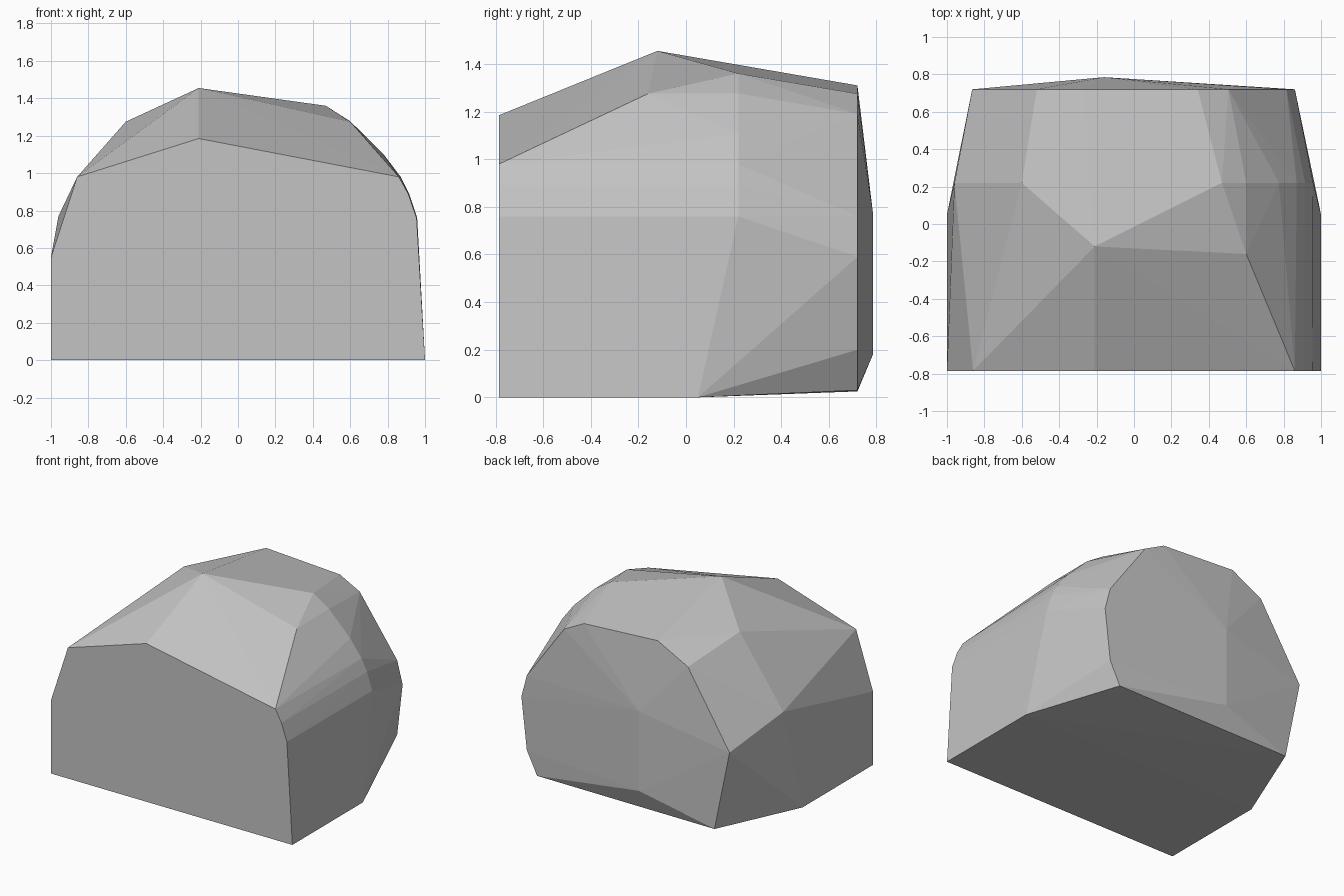
import bpy
import bmesh
from math import radians

# Remove the default object only
default_object = bpy.data.objects.get("Cube")
if default_object:
    bpy.data.objects.remove(default_object, do_unlink=True)


def make_material(name, colour):
    material = bpy.data.materials.new(name)
    material.use_nodes = True
    material.diffuse_color = colour
    shader = material.node_tree.nodes["Principled BSDF"]
    shader.inputs["Base Color"].default_value = colour
    return material


def add_section(bm, y, outline):
    """Add the corner points (x, z) of one upright slice through the rock."""
    for x, z in outline:
        bm.verts.new((x, y, z))


def build_rock(name, sections, material):
    """Wrap a faceted skin around the slices."""
    bm = bmesh.new()
    for y, outline in sections:
        add_section(bm, y, outline)
    hull = bmesh.ops.convex_hull(bm, input=list(bm.verts))

    # Drop any corner that the skin does not use
    loose = [v for v in bm.verts if not v.link_faces]
    bmesh.ops.delete(bm, geom=loose, context="VERTS")

    # Merge triangles lying in the same plane into clean flat facets
    bmesh.ops.dissolve_limit(bm, angle_limit=radians(0.5),
                             verts=list(bm.verts), edges=list(bm.edges))
    bmesh.ops.recalc_face_normals(bm, faces=list(bm.faces))

    mesh = bpy.data.meshes.new(name)
    bm.to_mesh(mesh)
    bm.free()
    mesh.materials.append(material)
    rock = bpy.data.objects.new(name, mesh)
    bpy.context.scene.collection.objects.link(rock)
    return rock


# Flat cut face at the front
front_cut = [(-1, 0), (-1, .55), (-.86, .98), (-.21, 1.185),
             (.86, .98), (.91, .89), (.955, .76), (1, 0)]

# Peak, right shoulder and rear edge of the base
peak = [(-.21, 1.455)]
shoulder = [(.6, 1.275)]
base_edge = [(-1, 0), (1, 0)]

# Widest ridge across the crown and down both flanks
crown_ridge = [(-.96, .77), (-.6, 1.275), (.47, 1.36), (.6, 1.277),
               (.775, 1.105), (.87, .98), (.915, .89), (.958, .76)]

# Rim around the back, and the slight bulge inside it
back_rim = [(-.74, .025), (-.865, .63), (-.52, 1.18), (-.27, 1.31),
            (.34, 1.275), (.505, 1.19), (.815, .76), (.86, .59),
            (.815, .2), (.73, .03)]
back_bulge = [(-.16, .775), (-.16, .18)]

stone_grey = make_material("stone grey", (.55, .55, .55, 1))
build_rock("boulder", [
    (-.785, front_cut),
    (-.16, shoulder),
    (-.12, peak),
    (.05, base_edge),
    (.22, crown_ridge),
    (.72, back_rim),
    (.785, back_bulge),
], stone_grey)
